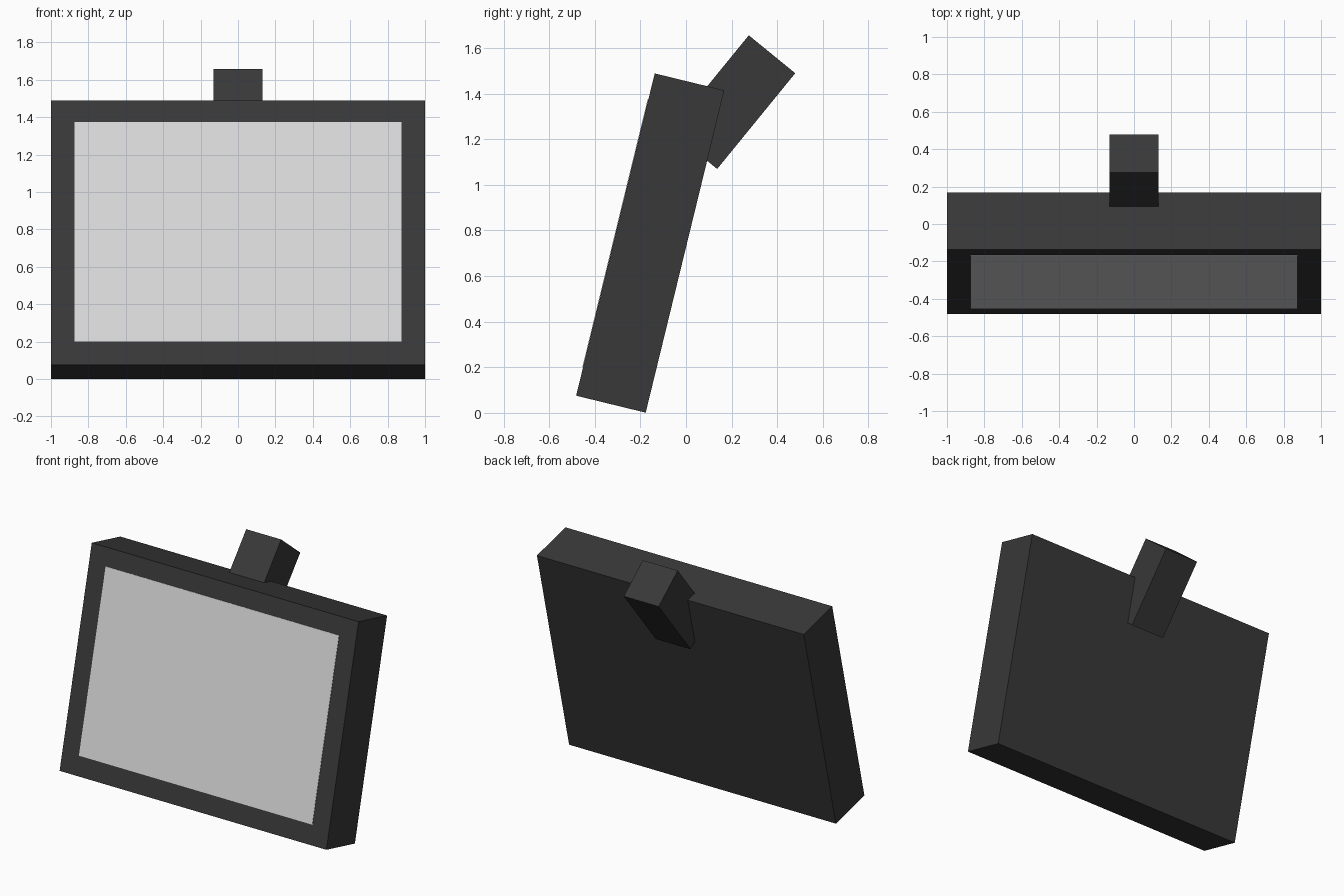
import bpy
from math import radians
from mathutils import Matrix, Vector

cube = bpy.data.objects.get("Cube")
if cube:
    bpy.data.objects.remove(cube, do_unlink=True)


def material(name, value):
    mat = bpy.data.materials.new(name)
    mat.use_nodes = True
    colour = (value, value, value, 1)
    mat.diffuse_color = colour
    mat.node_tree.nodes["Principled BSDF"].inputs["Base Color"].default_value = colour
    return mat


def box(name, centre, size, lean, mat):
    """Box leaning backwards by the given angle."""
    bpy.ops.mesh.primitive_cube_add(size=1)
    ob = bpy.context.object
    ob.name = name
    ob.data.transform(Matrix.Diagonal((*size, 1)))
    ob.location = centre
    ob.rotation_euler.x = -lean
    ob.data.materials.append(mat)
    return ob


charcoal = material("charcoal", 0.04)
light_grey = material("light grey", 0.7)

# Leaning display body
lean = radians(13.7)
centre = Vector((0, -0.157, 0.745))
depth = 0.314
box("display_body", centre, (2, depth, 1.455), lean, charcoal)

# Thin screen plate on the front face
offset = Matrix.Rotation(-lean, 3, 'X') @ Vector((0, -depth / 2, 0.005))
box("screen", centre + offset, (1.75, 0.006, 1.208), lean, light_grey)

# Mounting arm rising from the back
box("mounting_arm", (0, 0.206, 1.363), (0.262, 0.263, 0.542), radians(39.2), charcoal)
